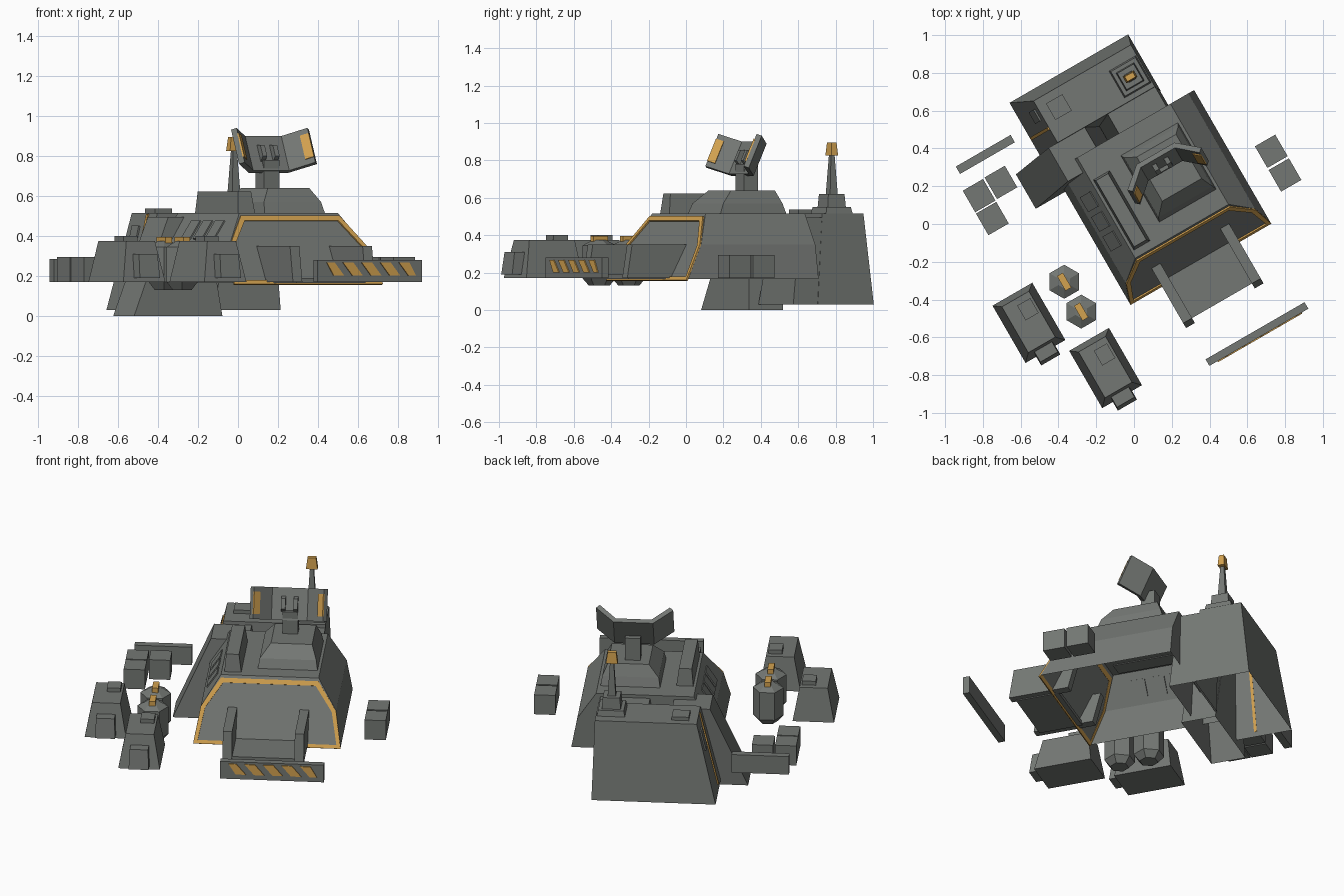
import bpy, bmesh, math
from mathutils import Matrix, Vector

if "Cube" in bpy.data.objects:
    bpy.data.objects.remove(bpy.data.objects["Cube"])

# The whole outpost is laid out square, then turned 30 degrees on the ground
TURN = Matrix.Rotation(math.radians(30), 4, 'Z')


def material(name, rgb):
    m = bpy.data.materials.new(name)
    m.diffuse_color = (*rgb, 1)
    m.use_nodes = True
    m.node_tree.nodes["Principled BSDF"].inputs["Base Color"].default_value = m.diffuse_color
    return m


GREY = material("steel grey", (0.175, 0.187, 0.175))
GOLD = material("warning gold", (0.65, 0.36, 0.08))


def finish(name, bm, mat, local=Matrix(), thick=0):
    bmesh.ops.recalc_face_normals(bm, faces=bm.faces)
    me = bpy.data.meshes.new(name)
    bm.transform(TURN @ local)
    bm.to_mesh(me)
    bm.free()
    ob = bpy.data.objects.new(name, me)
    bpy.context.collection.objects.link(ob)
    me.materials.append(mat)
    if thick:
        mod = ob.modifiers.new("thickness", 'SOLIDIFY')
        mod.thickness, mod.offset = thick, 0
    return ob


def loft(name, rings, mat=GREY, bottom=True):
    """Stack of rectangles (x0, x1, y0, y1, z) joined into a tapered block."""
    bm = bmesh.new()
    loops = [[bm.verts.new(p) for p in ((a, c, z), (b, c, z), (b, d, z), (a, d, z))]
             for a, b, c, d, z in rings]
    for lo, hi in zip(loops, loops[1:]):
        for i in range(4):
            j = (i + 1) % 4
            bm.faces.new((lo[i], lo[j], hi[j], hi[i]))
    bm.faces.new(loops[-1])
    if bottom:
        bm.faces.new(loops[0][::-1])
    return finish(name, bm, mat)


def box(name, x0, x1, y0, y1, z0, z1, mat=GREY):
    return loft(name, [(x0, x1, y0, y1, z0), (x0, x1, y0, y1, z1)], mat)


def square(cx, cy, r, z):
    return (cx - r, cx + r, cy - r, cy + r, z)


def plate(name, quads, mat=GREY, thick=0.01, local=Matrix()):
    bm = bmesh.new()
    for q in quads:
        bm.faces.new([bm.verts.new(p) for p in q])
    bmesh.ops.remove_doubles(bm, verts=bm.verts, dist=1e-5)
    return finish(name, bm, mat, local, thick)


# Main hull: open below, sloped front, two-stage sides
loft("main_hull", [(-.23, .63, -.35, .455, .165), (-.195, .595, -.25, .455, .35),
                   (-.085, .485, -.16, .455, .515)], bottom=False)


# Gold outline on the sloped front
def on_front(hw, z):
    return (.2 + hw, -.354 + (z - .165) * .543, z)


outer = [(-.43, .158), (-.395, .35), (-.285, .5), (.285, .5), (.395, .35), (.43, .158)]
inner = [(-.405, .177), (-.37, .345), (-.27, .476), (.27, .476), (.37, .345), (.405, .177)]
plate("front_outline", [[on_front(*p) for p in (outer[i - 1], outer[i], inner[i], inner[i - 1])]
                        for i in range(6)], GOLD)

# Three panels on the upper left slope of the hull
panels = []
for c in (.22, .1, -.02):
    panels.append([(-.195 + .11 * t, c + s * .045, .35 + .165 * t)
                   for t, s in ((.2, -1), (.2, 1), (.75, 1), (.75, -1))])
plate("side_panels", panels, thick=.014)

# Entry bay: two arms and a floor
for u in (-.01, .41):
    loft("entry_arm", [(u - .027, u + .027, -.615, -.25, .17),
                       (u - .027, u + .027, -.585, -.2, .35)])
box("entry_floor", 0, .4, -.585, -.32, .165, .19)

# Roof: tapered pedestal, long housing, neck
loft("roof_pedestal", [(.12, .47, -.06, .35, .51), (.13, .46, -.035, .33, .57),
                       (.19, .43, .03, .3, .64)])
loft("roof_housing", [(-.07, .03, -.12, .31, .51), (-.06, .015, -.105, .3, .622)])
box("dish_neck", .245, .335, .165, .25, .635, .78)

# Three-sided dish, tilted back
DISH = Matrix.Translation((.285, .2, .815)) @ Matrix.Rotation(math.radians(-25), 4, 'X')
path = [(-.215, -.1), (-.11, 0), (.11, 0), (.215, -.1)]


def wall(a, b, h, off=0):
    return [(a[0], a[1] + off, -h), (b[0], b[1] + off, -h),
            (b[0], b[1] + off, h), (a[0], a[1] + off, h)]


plate("dish", [wall(a, b, .095, .015) for a, b in zip(path, path[1:])], GREY, .03, DISH)
for s in (-1, 1):
    e, c = Vector((s * .215, -.1)), Vector((s * .11, 0))
    plate("dish_stripe", [wall(e.lerp(c, .1), e.lerp(c, .42), .065, -.007)], GOLD, .009, DISH)
    rib = [(s * .036, y, z) for y, z in ((.01, -.05), (-.03, -.03), (-.03, .03), (.01, .05))]
    plate("dish_rib", [rib], GREY, .025, DISH)

# Rear block and the two sloped buttresses that link it to the hull
loft("rear_block", [(-.25, .475, .54, .885, .03), (-.135, .46, .575, .83, .515)], bottom=False)
loft("left_buttress", [(-.41, .1, .33, .54, 0), (-.19, .03, .37, .575, .495)], bottom=False)
loft("right_buttress", [(.1, .472, .39, .55, .03), (.17, .46, .44, .58, .495)], bottom=False)


def on_rear_left(v, z):
    return (-.25 + .115 * (z - .03) / .485 - .003, v, z)


plate("rear_stripe", [[on_rear_left(v, z) for v, z in
                       ((.655, .06), (.672, .06), (.672, .51), (.655, .51))]], GOLD, .009)
plate("rear_vent", [[on_rear_left(v, z) for v, z in
                     ((.72, .33), (.79, .33), (.79, .45), (.72, .45))]], GREY, .012)
box("rear_hatch", -.085, .015, .685, .785, .5, .537)

# Antenna on stepped base
ax, ay = .372, .685
loft("antenna_base", [square(ax, ay, .085, .5), square(ax, ay, .075, .55)])
loft("antenna_step", [square(ax, ay, .056, .54), square(ax, ay, .05, .62)])
loft("antenna_mast", [square(ax, ay, .024, .61), square(ax, ay, .011, .83)])
loft("antenna_lamp", [(ax - .034, ax + .034, ay - .02, ay + .02, .825),
                      (ax - .025, ax + .025, ay - .015, ay + .015, .895)], GOLD)

# Front barrier with slanted warning stripes
box("front_barrier", -.03, .575, -.85, -.81, .17, .28)
stripes = []
for i in range(5):
    quad = []
    for u, z in ((.06, .202), (.12, .202), (.065, .268), (.005, .268)):
        quad.append((min(max(u + i * .108, .02), .535), -.852, z))
    stripes.append(quad)
plate("barrier_stripes", stripes, GOLD, .008)
box("rear_barrier", -.665, -.33, .69, .735, .17, .285)

# Small cube crates
for u, v in ((-.635, .54), (-.5, .543), (-.635, .4), (.822, -.03), (.822, -.175)):
    box("crate", u - .062, u + .062, v - .066, v + .066, .17, .295)

# Two tapered containers with hatch and front box
for du, dv in ((0, 0), (.232, -.41)):
    loft("container", [(-.865 + du, -.622 + du, -.35 + dv, 0 + dv, .17),
                       (-.825 + du, -.66 + du, -.31 + dv, -.03 + dv, .375)])
    box("container_hatch", -.752 + du, -.672 + du, -.155 + dv, -.065 + dv, .36, .4)
    loft("container_box", [(-.8 + du, -.683 + du, -.403 + dv, -.32 + dv, .19),
                           (-.795 + du, -.688 + du, -.385 + dv, -.3 + dv, .31)])

# Two six-sided tanks with gold handles
for u, v in ((-.473, -.08), (-.474, -.262)):
    bm = bmesh.new()
    rings = [[bm.verts.new((u + r * math.cos(a), v + r * math.sin(a), z))
              for a in (math.radians(60 * k) for k in range(6))]
             for r, z in ((.055, .13), (.09, .17), (.09, .345), (.035, .375))]
    for lo, hi in zip(rings, rings[1:]):
        for k in range(6):
            bm.faces.new((lo[k - 1], lo[k], hi[k], hi[k - 1]))
    bm.faces.new(rings[0])
    bm.faces.new(rings[-1])
    finish("tank", bm, GREY)
    box("tank_handle", u - .018, u + .018, v - .045, v + .045, .355, .395, GOLD)
